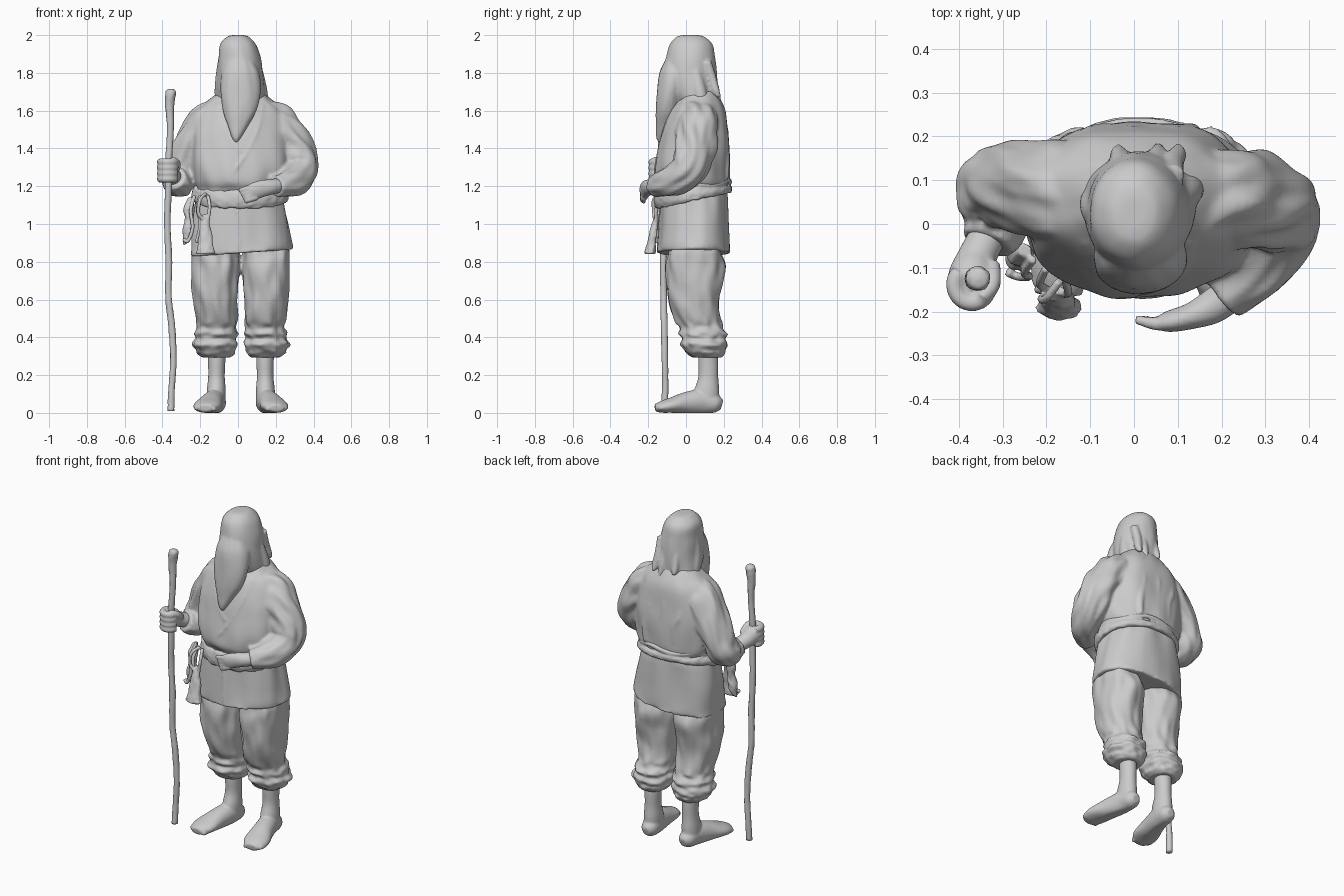
import bpy, bmesh, math
from math import sin, cos, pi
from mathutils import Vector, noise


def spline(pts, steps=6):
    """Catmull-Rom resampling of rows of numbers."""
    out = []
    for i in range(len(pts) - 1):
        a, b = pts[max(i - 1, 0)], pts[i]
        c, d = pts[i + 1], pts[min(i + 2, len(pts) - 1)]
        for k in range(steps):
            t = k / steps
            out.append([0.5 * (2 * q + (r - p) * t + (2 * p - 5 * q + 4 * r - s) * t * t
                               + (3 * q - p - 3 * r + s) * t ** 3)
                        for p, q, r, s in zip(a, b, c, d)])
    out.append(list(pts[-1]))
    return out


def tube(bm, pts, level=False, n=2.0, fold=0.0, freq=4.0, sides=40):
    """Closed skin over rows (x, y, z, radius, radius2); level keeps rings flat."""
    rows = spline([p if len(p) == 5 else (*p, p[3]) for p in pts])
    side, rings = None, []
    for i, r in enumerate(rows):
        c = Vector(r[:3])
        t = (Vector(rows[min(i + 1, len(rows) - 1)][:3]) - Vector(rows[max(i - 1, 0)][:3])).normalized()
        if level:
            u, v = Vector((1, 0, 0)), Vector((0, 1, 0))
        else:
            if side is None:
                side = t.cross(Vector((0, 0, 1)))
                if side.length < 0.05:
                    side = Vector((1, 0, 0))
            side = (side - t * side.dot(t)).normalized()
            u, v = side, side.cross(t)
        ring = []
        for k in range(sides):
            a = 2 * pi * k / sides
            x = math.copysign(abs(cos(a)) ** (2 / n), cos(a))
            y = math.copysign(abs(sin(a)) ** (2 / n), sin(a))
            f = 1 + fold * noise.noise(Vector((x * 2.6 + c.x * 5, y * 2.6, i / 6 * freq / 4 + c.z * freq)))
            ring.append(bm.verts.new(c + u * (x * max(r[3], .003) * f) + v * (y * max(r[4], .003) * f)))
        rings.append(ring)
    for a, b in zip(rings, rings[1:]):
        for k in range(sides):
            bm.faces.new((a[k], a[(k + 1) % sides], b[(k + 1) % sides], b[k]))
    bm.faces.new(rings[0])
    bm.faces.new(rings[-1])


def finish(bm, name, voxel=0.008, smooth=3):
    """Fuse the pieces into one smooth sculpted skin."""
    bmesh.ops.recalc_face_normals(bm, faces=bm.faces)
    me = bpy.data.meshes.new(name)
    bm.to_mesh(me)
    bm.free()
    me.shade_smooth()
    ob = bpy.data.objects.new(name, me)
    bpy.context.collection.objects.link(ob)
    if voxel:
        m = ob.modifiers.new("fuse", 'REMESH')
        m.mode, m.voxel_size, m.use_smooth_shade = 'VOXEL', voxel, True
        s = ob.modifiers.new("soften", 'SMOOTH')
        s.factor, s.iterations = 0.5, smooth
    return ob


# Tunic: torso, skirt, sleeves and crossed lapels
torso = [(.015, .07, 1.71, .1, .085), (.012, .07, 1.665, .155, .11), (.01, .06, 1.6, .225, .145),
         (.01, .048, 1.5, .262, .17), (.01, .042, 1.4, .265, .188), (.01, .034, 1.3, .26, .2),
         (.01, .033, 1.225, .247, .2), (.01, .038, 1.175, .225, .18), (.01, .042, 1.12, .235, .178),
         (.012, .042, 1.0, .257, .184), (.018, .042, .88, .268, .192), (.018, .042, .845, .268, .192)]


def front(x, z, off=0.0):
    """Point on the front of the torso."""
    for a, b in zip(torso, torso[1:]):
        if b[2] <= z <= a[2]:
            t = (a[2] - z) / (a[2] - b[2])
            cx, cy, _, rx, ry = [p + (q - p) * t for p, q in zip(a, b)]
            h = max(0, 1 - abs((x - cx) / rx) ** 2.3) ** (1 / 2.3)
            return (x, cy - ry * h - off, z)


bm = bmesh.new()
tube(bm, torso, level=True, n=2.3, fold=.06, freq=3, sides=72)
for v in bm.verts:
    if v.co.z < .95:
        v.co.z += .07 * v.co.x * min(1, (.95 - v.co.z) / .08)
tube(bm, [(-.1, .06, 1.575, .09), (-.16, .07, 1.535, .11), (-.22, .08, 1.44, .108),
          (-.288, .09, 1.32, .095), (-.315, .075, 1.25, .09), (-.315, .01, 1.225, .08),
          (-.335, -.045, 1.245, .058)], fold=.18, freq=6)
tube(bm, [(.1, .06, 1.58, .09), (.17, .065, 1.545, .11), (.24, .055, 1.475, .112),
          (.305, .045, 1.38, .106), (.328, .01, 1.285, .095), (.29, -.09, 1.225, .078),
          (.2, -.165, 1.2, .058)], fold=.18, freq=6)
for path in ([(.13, 1.63), (.11, 1.52), (.06, 1.4), (-.02, 1.28), (-.08, 1.2)],
             [(-.11, 1.63), (-.09, 1.53), (-.04, 1.44), (.02, 1.38)],
             [(-.01, 1.1), (0, 1.0), (.005, .9), (.005, .86)]):
    tube(bm, [(*front(x, z), .006) for x, z in path], sides=12)
# long drape folds down the back
for x, x2, za, zb in ((.0, .01, 1.6, 1.26), (-.1, -.07, 1.55, 1.28), (.1, .13, 1.58, 1.24)):
    tube(bm, [(x, .188, za, .012), (x, .204, za - .1, .02), (x2, .212, zb + .1, .02), (x2, .218, zb, .01)], sides=14)
finish(bm, "tunic", smooth=7)

# Sash: wide band in front, rising to a rolled cord at the back
bm = bmesh.new()
tube(bm, [(.012 + .238 * sin(a), .038 - .188 * cos(a), 1.158 - .028 * cos(a),
           .02, .036 + .014 * cos(a))
          for a in [2 * pi * i / 24 for i in range(25)]], fold=.3, freq=6, sides=20)
tube(bm, [(.012 + .236 * sin(a), .04 - .19 * cos(a), 1.2 - .025 * cos(a) + .008 * sin(5 * a), .014)
          for a in [2 * pi * i / 24 for i in range(5, 20)]], sides=14)
finish(bm, "sash", .007, 2)

# Head under long hair, with beard and loose back locks
bm = bmesh.new()
tube(bm, [(0, .025, 2.0, .03, .04), (0, .025, 1.99, .06, .075), (0, .027, 1.95, .096, .114),
          (.008, .025, 1.88, .112, .13), (.01, .025, 1.8, .12, .138), (.012, .035, 1.72, .128, .13),
          (.014, .055, 1.65, .13, .108), (.012, .06, 1.6, .12, .08)], level=True, fold=.03)
tube(bm, [(.008, -.045, 1.87, .07, .065), (.012, -.065, 1.8, .1, .075), (.014, -.083, 1.7, .107, .07),
          (.01, -.1, 1.6, .09, .06), (0, -.118, 1.52, .054, .042), (-.008, -.128, 1.46, .026, .03),
          (-.01, -.13, 1.43, .008, .015)], level=True, fold=.06)
for rows in ([(-.07, .03, 1.9, .03), (-.083, .03, 1.78, .036), (-.088, .05, 1.68, .036), (-.09, .06, 1.6, .02)],
             [(.08, .04, 1.88, .03), (.105, .055, 1.78, .034), (.122, .075, 1.69, .036), (.13, .085, 1.62, .03)]):
    tube(bm, rows, sides=20)
for x, x2, zb in ((-.03, -.035, 1.68), (.05, .055, 1.63), (.09, .1, 1.67)):
    tube(bm, [(x, .11, 1.86, .025), (x, .138, 1.77, .024), (x2, .16, 1.7, .02),
              (x2, .18, zb, .008)], sides=14)
finish(bm, "hair_and_beard", .007, 5)

# Trousers with gathered cuffs, bare feet
leg = [(.11, .045, .95, .11, .125), (.12, .042, .86, .125, .14), (.12, .045, .78, .128, .155),
       (.122, .042, .68, .124, .143), (.118, .045, .58, .116, .132), (.112, .065, .49, .108, .122),
       (.114, .08, .45, .102, .114), (.116, .09, .42, .117, .126), (.118, .095, .395, .106, .114),
       (.121, .096, .365, .122, .124), (.12, .1, .335, .106, .108), (.117, .106, .315, .1, .1),
       (.115, .112, .293, .075, .075)]
shin = [(.115, .115, .36, .05, .05), (.113, .118, .27, .046, .053), (.114, .118, .19, .044, .053),
        (.115, .11, .12, .05, .066), (.117, .105, .05, .05, .07)]
foot = [(.112, .19, .04, .022, .025), (.113, .16, .048, .047, .048), (.12, .09, .06, .054, .066),
        (.14, .0, .052, .062, .058), (.16, -.08, .04, .074, .04), (.168, -.125, .032, .066, .032),
        (.172, -.163, .026, .038, .02)]
trousers, feet = bmesh.new(), bmesh.new()
for s, off in ((-1, 0), (1, .03)):
    def place(rows):
        return [(s * r[0] + off, *r[1:]) for r in rows]
    tube(trousers, place(leg), level=True, fold=.12, freq=5, n=2.15, sides=56)
    tube(feet, place(shin), level=True)
    tube(feet, place(foot))
    for k in range(5):  # toes along the front edge
        w = .122 + .023 * k
        tube(feet, place([(w, -.09, .035, .018), (w + .004, -.13, .026, .017),
                          (w + .006, -.163 + .008 * k, .018, .01)]), sides=12)
for v in feet.verts:
    v.co.z = max(v.co.z, 0)
finish(trousers, "trousers")
finish(feet, "feet", .006, 5)

# Hands: a fist wrapped round the staff and an open palm at the belly
bm = bmesh.new()
tube(bm, [(-.33, -.02, 1.24, .042), (-.36, -.08, 1.265, .045), (-.37, -.12, 1.287, .054),
          (-.372, -.155, 1.29, .042), (-.372, -.178, 1.29, .015)])
for k in range(4):
    z = 1.238 + .03 * k
    tube(bm, [(-.37 + .04 * cos(a), -.138 + .042 * sin(a), z, .02)
              for a in [pi * (.75 + .2 * i) for i in range(7)]], sides=14)
tube(bm, [(-.325, -.09, 1.29, .02), (-.325, -.14, 1.325, .02), (-.35, -.17, 1.345, .014)], sides=14)
finish(bm, "staff_hand", .006, 7)

bm = bmesh.new()
tube(bm, [(.25, -.135, 1.21, .04), (.185, -.185, 1.198, .04), (.13, -.21, 1.188, .03, .045),
          (.08, -.222, 1.172, .024, .045), (.055, -.224, 1.163, .014, .03)])
for k in range(4):
    z = 1.2 - .021 * k
    tube(bm, [(.1, -.22, z + .005, .017), (.055, -.228, z - .01, .016),
              (.003 + .012 * k, -.218, z - .022, .01)], sides=14)
finish(bm, "open_hand", .006, 4)

# Walking staff: crooked stick with a thick knob
bm = bmesh.new()
tube(bm, [(-.355, -.115, .01, .018), (-.352, -.11, .12, .017), (-.342, -.112, .28, .017),
          (-.35, -.115, .45, .018), (-.368, -.118, .62, .017), (-.366, -.12, .8, .018),
          (-.374, -.122, 1.0, .017), (-.368, -.13, 1.2, .018), (-.366, -.132, 1.35, .018),
          (-.358, -.128, 1.5, .018), (-.362, -.125, 1.62, .023), (-.357, -.125, 1.69, .028),
          (-.355, -.125, 1.71, .021), (-.355, -.125, 1.716, .004)], level=True, fold=.12, freq=9, sides=20)
finish(bm, "staff", None)

# Hip pouches, cords and loops hanging from the sash
bm = bmesh.new()
tube(bm, [(-.175, -.15, 1.05, .012), (-.175, -.165, 1.0, .024, .018), (-.172, -.175, .95, .034, .02),
          (-.172, -.185, .88, .044, .026), (-.172, -.19, .85, .052, .03), (-.172, -.19, .84, .046, .026)],
     level=True, fold=.2, freq=8, sides=24)
tube(bm, [(-.25, -.06, 1.14, .015), (-.26, -.07, 1.08, .03, .026), (-.258, -.075, 1.03, .022),
          (-.265, -.08, .97, .03, .026), (-.27, -.08, .92, .02), (-.285, -.085, .89, .006)],
     level=True, fold=.25, freq=8, sides=24)
for path in ([(-.16, -.12, 1.15), (-.15, -.155, 1.09), (-.16, -.16, 1.0), (-.145, -.165, .93)],
             [(-.2, -.1, 1.15), (-.215, -.135, 1.08), (-.2, -.15, 1.0), (-.22, -.15, .9)],
             [(-.23, -.08, 1.15), (-.25, -.11, 1.07), (-.24, -.12, .98), (-.265, -.12, .91), (-.29, -.11, .92)],
             [(-.17, -.13, 1.16), (-.2, -.17, 1.13), (-.21, -.17, 1.06), (-.18, -.165, 1.02)]):
    tube(bm, [(*p, .01) for p in path], sides=12)
finish(bm, "hip_pouches", .005, 2)
